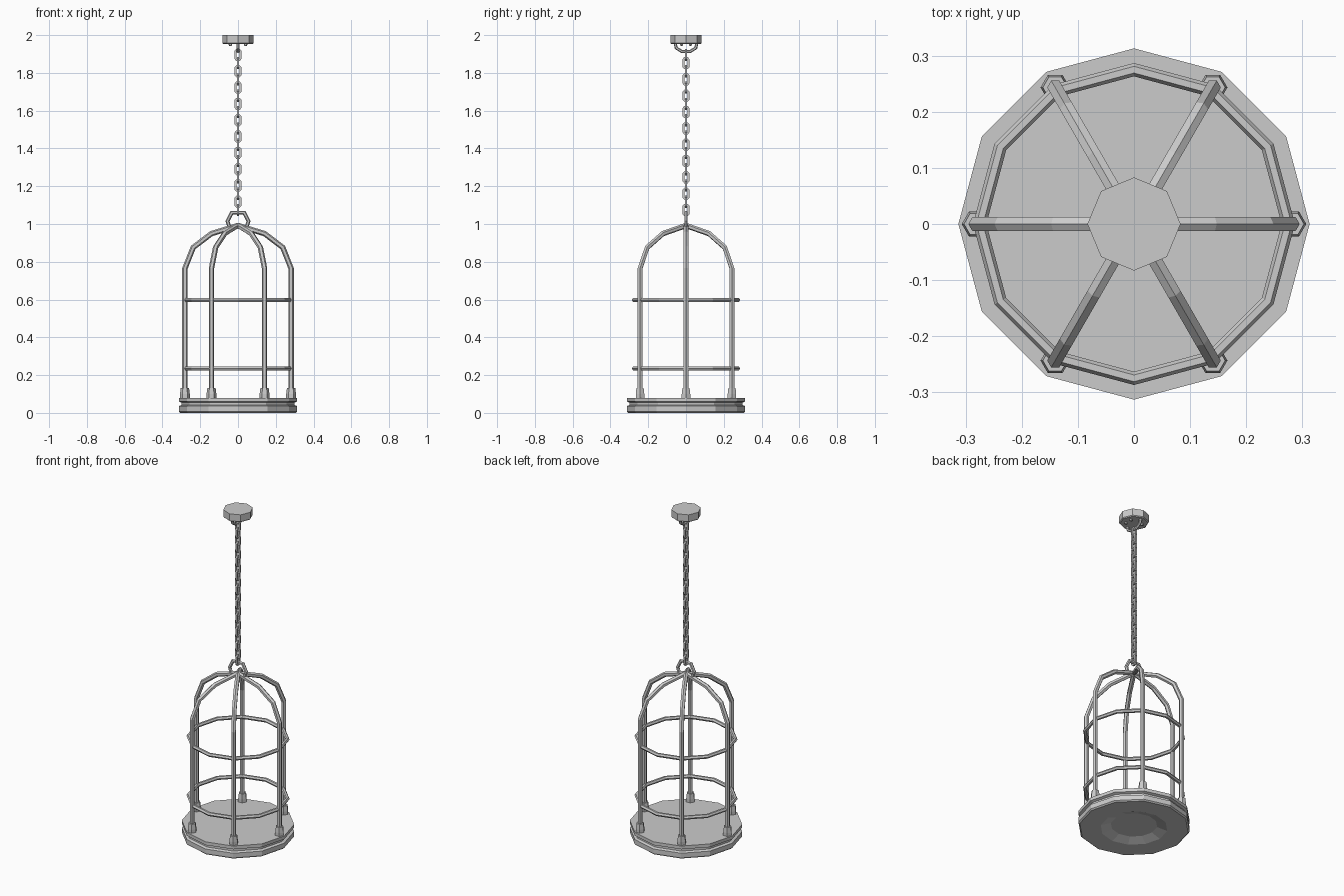
import bpy, bmesh, math
from mathutils import Vector

cube = bpy.data.objects.get("Cube")
if cube:
    bpy.data.objects.remove(cube, do_unlink=True)

X, Y, Z = Vector((1, 0, 0)), Vector((0, 1, 0)), Vector((0, 0, 1))

metal = bpy.data.materials.new("grey metal")
metal.use_nodes = True
GREY = (0.6, 0.6, 0.6, 1)
metal.diffuse_color = GREY
metal.node_tree.nodes["Principled BSDF"].inputs["Base Color"].default_value = GREY


def finish(name, bm):
    bmesh.ops.recalc_face_normals(bm, faces=bm.faces)
    mesh = bpy.data.meshes.new(name)
    bm.to_mesh(mesh)
    bm.free()
    mesh.materials.append(metal)
    obj = bpy.data.objects.new(name, mesh)
    bpy.context.collection.objects.link(obj)
    return obj


def bridge(bm, loops, closed):
    """Skin a row of vertex loops, capping the ends unless closed."""
    n = len(loops[0])
    pairs = list(zip(loops, loops[1:]))
    if closed:
        pairs.append((loops[-1], loops[0]))
    else:
        bm.faces.new(loops[0])
        bm.faces.new(loops[-1])
    for a, b in pairs:
        for i in range(n):
            j = (i + 1) % n
            bm.faces.new((a[i], a[j], b[j], b[i]))


def turned(name, profile, sides, at=(0, 0)):
    """Faceted solid from (radius, height) pairs."""
    bm = bmesh.new()
    loops = []
    for r, z in profile:
        angles = [math.tau * i / sides for i in range(sides)]
        loops.append([bm.verts.new((at[0] + r * math.cos(a), at[1] + r * math.sin(a), z))
                      for a in angles])
    bridge(bm, loops, False)
    return finish(name, bm)


def rod(name, path, normal, radius, sides=6, closed=False, phase=0):
    """Mitred bar along a path lying in the plane with the given normal."""
    bm = bmesh.new()
    loops = []
    count = len(path)
    for i, p in enumerate(path):
        before = path[i - 1] if closed or i > 0 else None
        after = path[(i + 1) % count] if closed or i < count - 1 else None
        t_in = (p - before).normalized() if before is not None else None
        t_out = (after - p).normalized() if after is not None else None
        t_in = t_in or t_out
        t_out = t_out or t_in
        tangent = (t_in + t_out).normalized()
        side = tangent.cross(normal) / tangent.dot(t_in)
        loop = []
        for k in range(sides):
            a = phase + math.tau * k / sides
            loop.append(bm.verts.new(p + radius * (side * math.cos(a) + normal * math.sin(a))))
        loops.append(loop)
    bridge(bm, loops, closed)
    return finish(name, bm)


# Grooved base plate with a dished underside
turned("base_plate", [(0.13, 0.02), (0.187, 0), (0.305, 0), (0.313, 0.007), (0.313, 0.036),
                      (0.298, 0.042), (0.298, 0.054), (0.313, 0.06), (0.313, 0.08)], 12)

# Six ribs bending into the dome, each in a socket
RIB = [(0.281, 0.075), (0.281, 0.765), (0.237, 0.876), (0.141, 0.949), (0, 0.992)]
for i in range(6):
    a = math.tau * i / 6
    out = Vector((math.cos(a), math.sin(a), 0))
    rod(f"rib_{i + 1}", [out * r + Z * z for r, z in RIB], Z.cross(out), 0.0142)
    socket = turned(f"rib_socket_{i + 1}", [(0.026, 0.078), (0.026, 0.1), (0.022, 0.132)], 6)
    socket.location = out * 0.281
    socket.rotation_euler.z = a

# Horizontal hoops
for name, z in (("lower_hoop", 0.235), ("upper_hoop", 0.598)):
    path = [Vector((0.275 * math.cos(math.tau * i / 12), 0.275 * math.sin(math.tau * i / 12), z))
            for i in range(12)]
    rod(name, path, Z, 0.0115, closed=True)

# Hanging loop on top of the cage
LOOP = [(-0.044, 0.98), (-0.056, 1.015), (-0.033, 1.06)]
LOOP += [(-x, z) for x, z in reversed(LOOP)]
rod("cage_loop", [X * x + Z * z for x, z in LOOP], Y, 0.01)

# Chain of alternating links
LINK = [(0.0125, 0.02), (0.006, 0.027), (-0.006, 0.027), (-0.0125, 0.02)]
LINK += [(-u, -v) for u, v in LINK]
for i in range(20):
    across, normal = (X, Y) if i % 2 == 0 else (Y, X)
    centre = Z * (1.895 - 0.0432 * i)
    rod(f"chain_link_{i + 1}", [centre + across * u + Z * v for u, v in LINK],
        normal, 0.0075, 4, True, math.pi / 4)

# Ceiling mount, its hook and bolts
turned("ceiling_mount", [(0.078, 1.953), (0.083, 1.958), (0.083, 2)], 8)
HOOK = [(-0.058, 1.96), (-0.052, 1.932), (-0.022, 1.913)]
HOOK += [(-y, z) for y, z in reversed(HOOK)]
rod("mount_hook", [Y * y + Z * z for y, z in HOOK], X, 0.008)
for i, (sx, sy) in enumerate([(1, 1), (-1, 1), (-1, -1), (1, -1)]):
    turned(f"mount_bolt_{i + 1}", [(0.006, 1.943), (0.009, 1.947), (0.009, 1.955)], 6,
           (0.04 * sx, 0.023 * sy))
